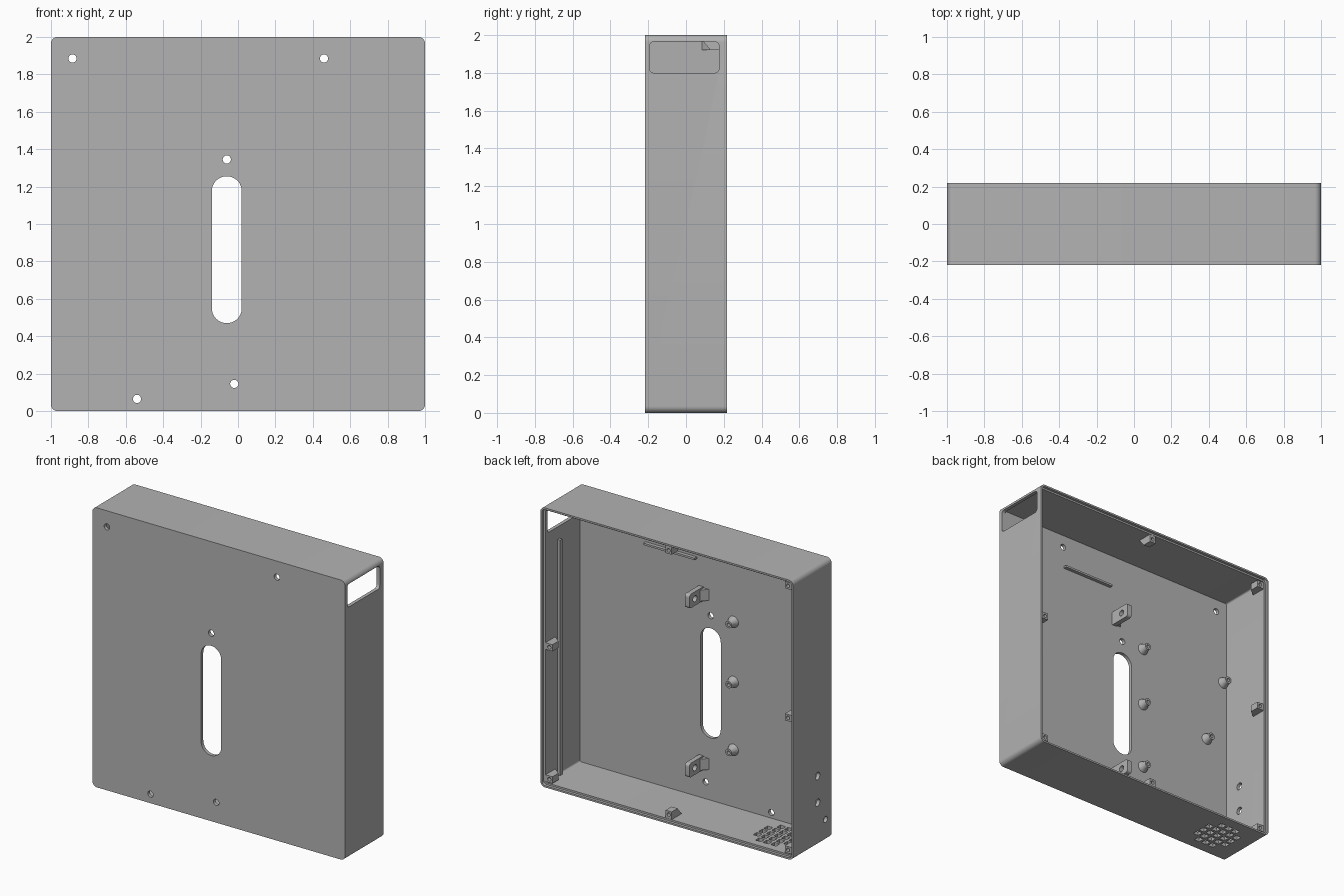
import bpy
import bmesh
from math import cos, sin, pi, radians

if "Cube" in bpy.data.objects:
    bpy.data.objects.remove(bpy.data.objects["Cube"])

BACK, FRONT, WALL = 0.218, -0.218, 0.025
FLOOR = FRONT + WALL

grey = bpy.data.materials.new("mid grey plastic")
grey.use_nodes = True
COLOUR = (0.45, 0.45, 0.45, 1)
grey.diffuse_color = COLOUR
grey.node_tree.nodes["Principled BSDF"].inputs["Base Color"].default_value = COLOUR

PLACE = {"x": lambda u, v, t: (t, u, v),
         "y": lambda u, v, t: (u, t, v),
         "z": lambda u, v, t: (u, v, t)}


def prism(bm, points, axis, start, end):
    """Extrude a flat outline along an axis."""
    rings = [[bm.verts.new(PLACE[axis](u, v, t)) for u, v in points] for t in (start, end)]
    bm.faces.new(rings[0])
    bm.faces.new(rings[1][::-1])
    for i in range(len(points)):
        j = (i + 1) % len(points)
        bm.faces.new((rings[0][j], rings[0][i], rings[1][i], rings[1][j]))


def rounded(u0, u1, v0, v1, r, steps=8):
    """Outline of a rectangle with rounded corners."""
    corners = ((u1 - r, v1 - r), (u0 + r, v1 - r), (u0 + r, v0 + r), (u1 - r, v0 + r))
    return [(cu + r * cos(a), cv + r * sin(a))
            for k, (cu, cv) in enumerate(corners)
            for a in [(k + s / steps) * pi / 2 for s in range(steps + 1)]]


def circle(u, v, r, n=24):
    return [(u + r * cos(2 * pi * i / n), v + r * sin(2 * pi * i / n)) for i in range(n)]


def rect(u0, u1, v0, v1):
    return [(u0, v0), (u1, v0), (u1, v1), (u0, v1)]


def make(name, bm):
    bmesh.ops.recalc_face_normals(bm, faces=bm.faces)
    mesh = bpy.data.meshes.new(name)
    bm.to_mesh(mesh)
    bm.free()
    obj = bpy.data.objects.new(name, mesh)
    mesh.materials.append(grey)
    bpy.context.collection.objects.link(obj)
    return obj


def activate(obj):
    bpy.ops.object.select_all(action="DESELECT")
    obj.select_set(True)
    bpy.context.view_layer.objects.active = obj


def cut(obj, bm):
    """Subtract the cutter mesh and discard it."""
    cutter = make("cutter", bm)
    cutter.hide_render = True
    activate(obj)
    mod = obj.modifiers.new("cut", "BOOLEAN")
    mod.operation, mod.solver, mod.object = "DIFFERENCE", "EXACT", cutter
    bpy.ops.object.modifier_apply(modifier=mod.name)
    bpy.data.objects.remove(cutter)


def smooth(obj):
    activate(obj)
    bpy.ops.object.shade_smooth_by_angle(angle=radians(32))


# Open-backed enclosure
bm = bmesh.new()
prism(bm, rounded(-1, 1, 0, 2, 0.035), "y", FRONT, BACK)
case = make("enclosure", bm)
bm = bmesh.new()
prism(bm, rounded(-1 + WALL, 1 - WALL, WALL, 2 - WALL, 0.012), "y", FLOOR, BACK + 0.1)
cut(case, bm)

# Shallow lid recess around the open rim
bm = bmesh.new()
lip = WALL / 2
prism(bm, rounded(-1 + lip, 1 - lip, lip, 2 - lip, 0.024), "y", BACK - 0.02, BACK + 0.1)
cut(case, bm)

# Front slot and screw holes, side window and control holes, bottom grille
bm = bmesh.new()
prism(bm, rounded(-0.14, 0.02, 0.47, 1.255, 0.0795, 12), "y", FRONT - 0.1, FLOOR + 0.05)
for x, z in ((-0.885, 1.885), (0.46, 1.885), (-0.06, 1.345), (-0.02, 0.145), (-0.54, 0.065)):
    prism(bm, circle(x, z, 0.022), "y", FRONT - 0.1, FLOOR + 0.03)
prism(bm, rounded(-0.193, 0.175, 1.8, 1.965, 0.024), "x", 0.9, 1.1)
for y, z, r in ((-0.06, 0.5, 0.026), (-0.06, 0.31, 0.026), (-0.15, 0.155, 0.022)):
    prism(bm, circle(y, z, r), "x", -1.1, -0.94)
GX, PITCH, HALF = -0.73, 0.06, 0.021
for i in range(-2, 3):
    for j in range(-2, 3):
        if abs(i) + abs(j) < 4:
            u, v = GX + i * PITCH, j * PITCH
            prism(bm, rect(u - HALF, u + HALF, v - HALF, v + HALF), "z", -0.1, 0.06)
cut(case, bm)
smooth(case)

# Lid screw lugs around the rim, sloped underneath
TOP = BACK - 0.022
DEPTH, WIDE = 0.06, 0.024
IN = 1 - WALL + 0.005


def lug_profile(wall, inward):
    return [(wall, 0.08), (wall + inward * DEPTH, 0.13), (wall + inward * DEPTH, TOP), (wall, TOP)]


def add_lug(name, side, along):
    bm, hole = bmesh.new(), bmesh.new()
    if side in ("left", "right"):
        sign = 1 if side == "left" else -1
        prism(bm, lug_profile(sign * IN, -sign), "z", along - WIDE, along + WIDE)
        centre = (sign * (IN - DEPTH * 0.58), along)
    else:
        wall, inward = (1 + IN, -1) if side == "top" else (1 - IN, 1)
        outline = [(y, z) for z, y in lug_profile(wall, inward)]
        prism(bm, outline, "x", along - WIDE, along + WIDE)
        centre = (along, wall + inward * DEPTH * 0.58)
    lug = make(name, bm)
    prism(hole, circle(*centre, 0.013, 16), "y", 0.14, TOP + 0.05)
    cut(lug, hole)
    smooth(lug)


for side, along in (("left", 0.055), ("left", 1.0), ("right", 0.055), ("right", 1.0),
                    ("right", 1.945), ("top", 0.0), ("bottom", 0.0)):
    add_lug(f"{side}_lid_lug", side, along)

# Flared hollow standoffs on the inside of the front panel
STANDOFF = ((0.042, -0.005), (0.036, 0.012), (0.027, 0.03), (0.025, 0.055),
            (0.012, 0.055), (0.012, 0.005))
for x, z in ((-0.24, 1.35), (-0.24, 0.92), (-0.24, 0.435), (-0.945, 1.35), (-0.8, 0.86)):
    bm = bmesh.new()
    rings = [[bm.verts.new((u, FLOOR + h, v)) for u, v in circle(x, z, r)] for r, h in STANDOFF]
    for low, high in zip(rings, rings[1:]):
        for i in range(len(low)):
            j = (i + 1) % len(low)
            bm.faces.new((low[i], low[j], high[j], high[i]))
    bm.faces.new(rings[-1])
    bm.faces.new(rings[0])
    smooth(make("standoff", bm))

# Upright mounting brackets with a cross hole and a foot gusset
for z in (1.49, 0.28):
    bm, hole = bmesh.new(), bmesh.new()
    prism(bm, rounded(FLOOR - 0.01, -0.03, z - 0.05, z + 0.05, 0.02), "x", -0.005, 0.03)
    bracket = make("mounting_bracket", bm)
    prism(hole, circle(-0.095, z, 0.022), "x", -0.1, 0.1)
    cut(bracket, hole)
    smooth(bracket)
    bm = bmesh.new()
    prism(bm, [(-0.05, FLOOR - 0.005), (0.0, FLOOR - 0.005), (0.0, FLOOR + 0.05)],
          "z", z - 0.04, z + 0.04)
    make("bracket_gusset", bm)

# Thin shelf rib on the panel and tall rib on the left wall
bm = bmesh.new()
prism(bm, rect(0.05, 0.455, 1.723, 1.737), "y", FLOOR - 0.005, FLOOR + 0.025)
make("panel_rib", bm)
bm = bmesh.new()
prism(bm, rect(0.035, 0.06, 0.02, 1.71), "x", IN - 0.025, IN)
make("left_wall_rib", bm)
